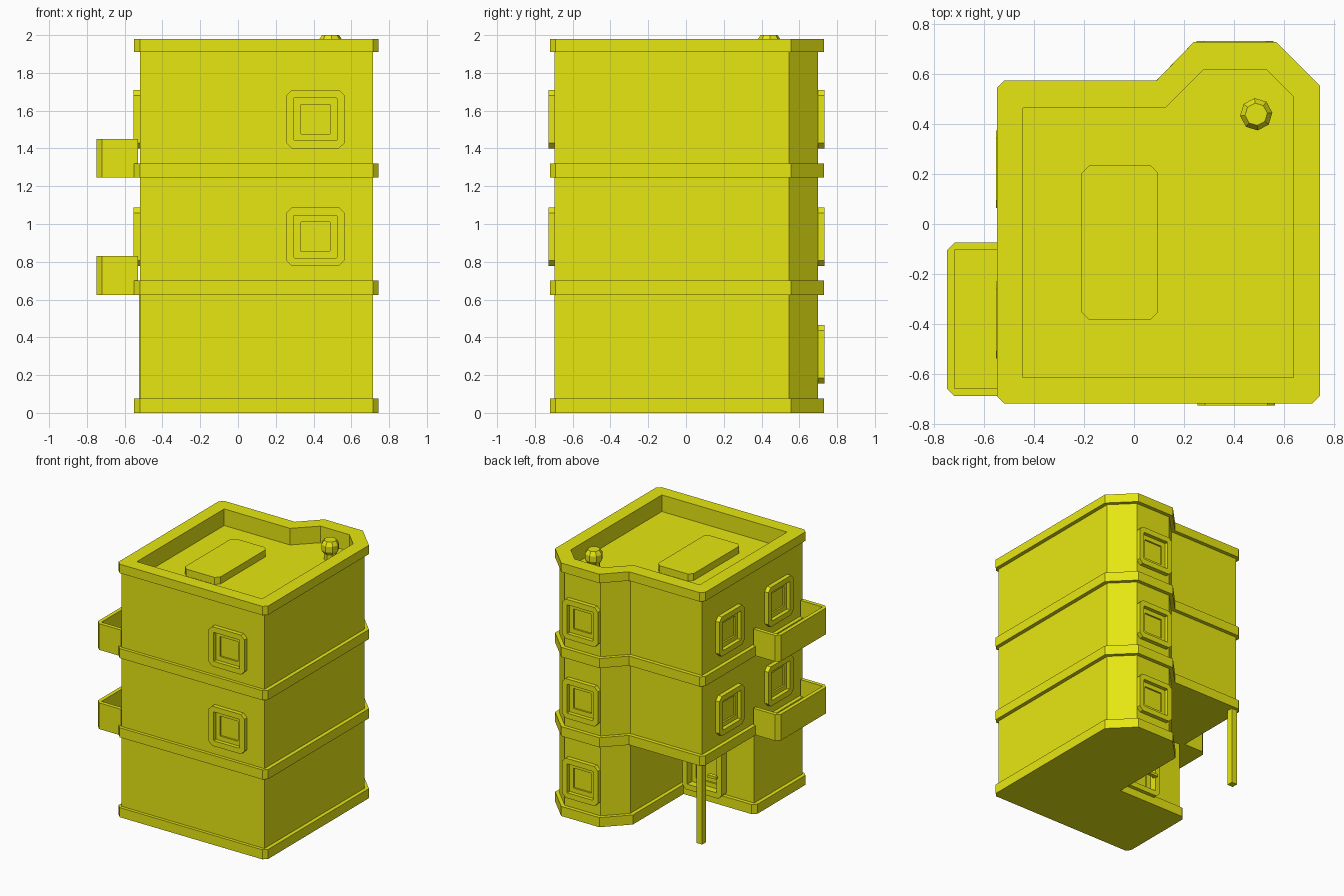
import bpy, bmesh, math
from mathutils import Matrix, Vector

if "Cube" in bpy.data.objects:
    bpy.data.objects.remove(bpy.data.objects["Cube"])

yellow = bpy.data.materials.new("building yellow")
yellow.diffuse_color = (0.8, 0.8, 0.006, 1)
yellow.use_nodes = True
yellow.node_tree.nodes["Principled BSDF"].inputs["Base Color"].default_value = yellow.diffuse_color


def finish(name, bm, matrix=None):
    if matrix:
        bm.transform(matrix)
    bmesh.ops.recalc_face_normals(bm, faces=bm.faces)
    me = bpy.data.meshes.new(name)
    bm.to_mesh(me)
    bm.free()
    me.materials.append(yellow)
    ob = bpy.data.objects.new(name, me)
    bpy.context.collection.objects.link(ob)
    return ob


def loft(name, loops, matrix=None):
    """Skin equal-length loops of points and cap both ends."""
    bm = bmesh.new()
    rings = [[bm.verts.new(p) for p in loop] for loop in loops]
    n = len(rings[0])
    for a, b in zip(rings, rings[1:]):
        for i in range(n):
            j = (i + 1) % n
            bm.faces.new((a[i], a[j], b[j], b[i]))
    bm.faces.new(rings[0])
    bm.faces.new(rings[-1])
    return finish(name, bm, matrix)


def prism(name, poly, z0, z1):
    return loft(name, [[(x, y, z) for x, y in poly] for z in (z0, z1)])


def rect(x0, x1, y0, y1):
    return [(x0, y0), (x1, y0), (x1, y1), (x0, y1)]


def box(name, x0, x1, y0, y1, z0, z1):
    return prism(name, rect(x0, x1, y0, y1), z0, z1)


def octagon(hx, hy, c):
    return [(-hx + c, -hy), (hx - c, -hy), (hx, -hy + c), (hx, hy - c),
            (hx - c, hy), (-hx + c, hy), (-hx, hy - c), (-hx, -hy + c)]


def cut(ob, cutter):
    m = ob.modifiers.new("cut", 'BOOLEAN')
    m.operation = 'DIFFERENCE'
    m.solver = 'EXACT'
    m.object = cutter
    cutter.hide_render = True
    cutter.display_type = 'WIRE'
    cutter.hide_set(True)


# Floor plans: walls, then the slightly wider bands
bay = [(-0.52, -0.695), (0.715, -0.695), (0.715, 0.545), (0.56, 0.70), (0.25, 0.70), (0.10, 0.545)]
wall_plan = bay + [(-0.52, 0.545)]
ground_plan = bay + [(0.10, -0.10), (-0.52, -0.10)]
rim = [(-0.55, -0.69), (-0.52, -0.72), (0.715, -0.72), (0.745, -0.69), (0.745, 0.555), (0.57, 0.73), (0.24, 0.73)]
band_plan = rim + [(0.09, 0.575), (-0.52, 0.575), (-0.55, 0.545)]
base_plan = rim + [(0.07, 0.555), (0.07, -0.07), (-0.52, -0.07), (-0.55, -0.10)]
roof_plan = [(-0.445, -0.615), (0.64, -0.615), (0.64, 0.51), (0.53, 0.62), (0.28, 0.62), (0.125, 0.465), (-0.445, 0.465)]

# Walls and bands
ground_walls = prism("ground_walls", ground_plan, 0.02, 0.66)
upper_walls = prism("upper_walls", wall_plan, 0.65, 1.95)
prism("base_band", base_plan, 0, 0.075)
prism("first_floor_band", band_plan, 0.625, 0.70)
prism("second_floor_band", band_plan, 1.245, 1.32)
parapet = prism("parapet", band_plan, 1.91, 1.98)
roof_well = prism("roof_well_cutter", roof_plan, 1.85, 2.1)
cut(parapet, roof_well)
cut(upper_walls, roof_well)

# Roof hatch and chimney
hatch = [(x - 0.057, y - 0.075) for x, y in octagon(0.153, 0.31, 0.03)]
prism("roof_hatch", hatch, 1.84, 1.905)
profile = [(0.045, 1.84), (0.045, 1.895), (0.065, 1.925), (0.065, 1.97), (0.045, 2.0)]
loft("chimney", [[(0.49 + r * math.cos(k * math.pi / 4 + 0.1), 0.44 + r * math.sin(k * math.pi / 4 + 0.1), z)
                  for k in range(8)] for r, z in profile])

# Porch column
box("porch_column", -0.525, -0.475, 0.50, 0.55, 0, 0.64)


def opening(name, wall, place, turn, hx, hz, depth=0.033):
    """Chamfered outer frame, stepped sash and recessed pane."""
    m = Matrix.Translation(Vector(place)) @ Matrix.Rotation(math.radians(turn), 4, 'Z')
    steps = [(0, 0.03, -0.01), (0, 0.03, depth), (0.042, 0.003, depth),
             (0.042, 0.003, 0.003), (0.077, 0.003, 0.003), (0.077, 0.003, -0.03)]
    loft(name, [[(u, -d, v) for u, v in octagon(hx - s, hz - s, c)] for s, c, d in steps], m)
    cutter = loft(name + "_cutter", [[(u, d, v) for u, v in rect(0.06 - hx, hx - 0.06, 0.06 - hz, hz - 0.06)]
                                     for d in (-0.02, 0.04)], m)
    cut(wall, cutter)


# Windows on each storey
opening("ground_back_window", ground_walls, (0.405, 0.70, 0.31), 180, 0.155, 0.155)
for label, z in (("first", 0.933), ("second", 1.555)):
    opening(label + "_front_window", upper_walls, (0.41, -0.695, z), 0, 0.155, 0.155)
    opening(label + "_back_window", upper_walls, (0.405, 0.70, z), 180, 0.155, 0.155)
    opening(label + "_side_window", upper_walls, (-0.52, 0.22, z), -90, 0.155, 0.155)
    opening(label + "_balcony_window", upper_walls, (-0.52, -0.385, z), -90, 0.155, 0.155)

# Porch door with handle
opening("door", ground_walls, (-0.11, -0.10, 0.285), 180, 0.17, 0.225, 0.06)
box("door_handle", -0.245, -0.17, -0.05, -0.02, 0.215, 0.235)
box("door_handle_stem", -0.245, -0.225, -0.06, -0.02, 0.215, 0.235)

# Balconies, hollowed to the floor level
for label, z in (("first", 0.625), ("second", 1.245)):
    plan = [(-0.53, -0.69), (-0.53, -0.075), (-0.72, -0.075), (-0.75, -0.105), (-0.75, -0.66), (-0.72, -0.69)]
    balcony = prism(label + "_balcony", plan, z, z + 0.205)
    cut(balcony, box(label + "_balcony_cutter", -0.72, -0.50, -0.66, -0.105, z + 0.07, z + 0.4))
